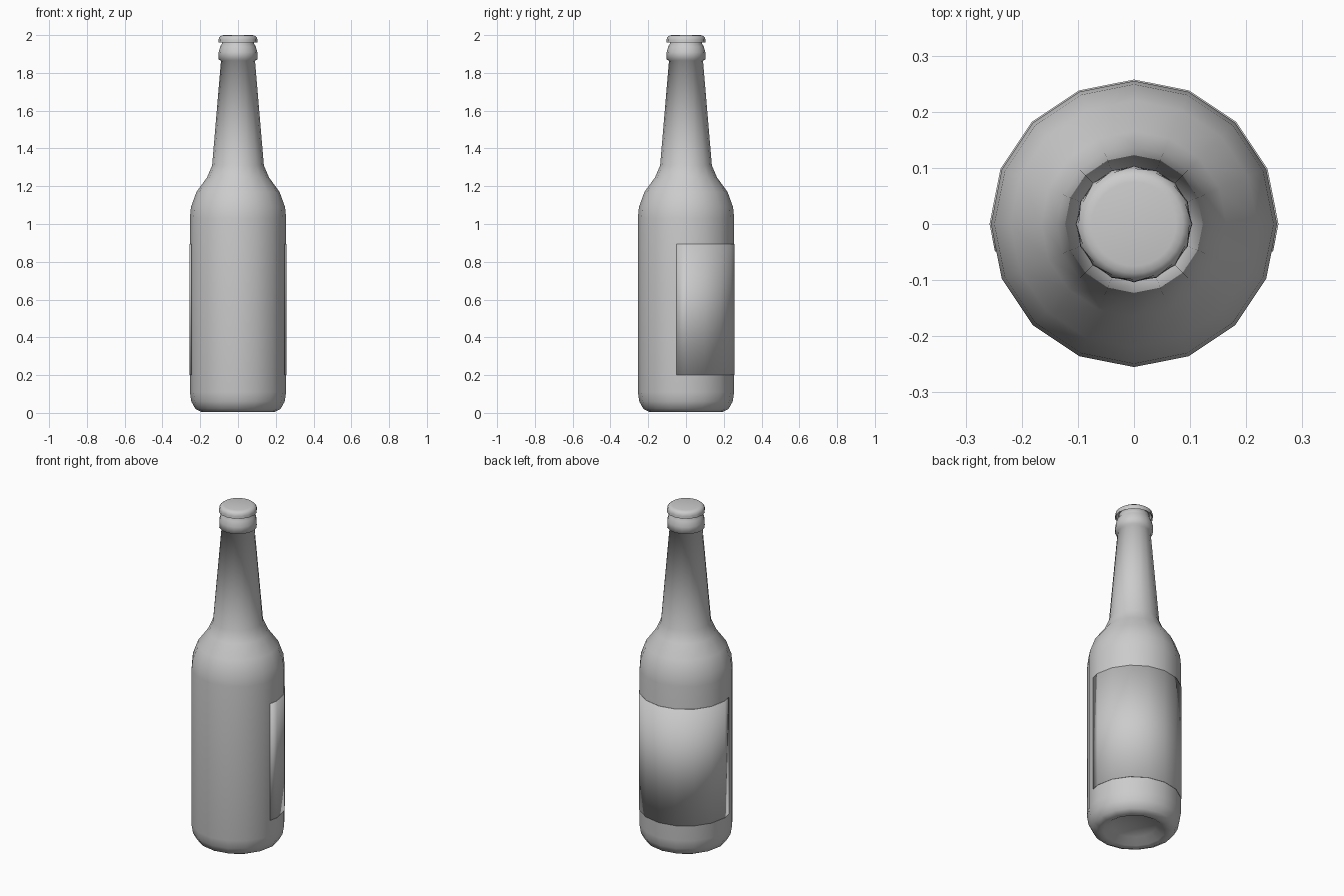
import bpy, bmesh, math

cube = bpy.data.objects.get("Cube")
if cube:
    bpy.data.objects.remove(cube, do_unlink=True)

SIDES = 16
grey = bpy.data.materials.new("plain_grey")
grey.use_nodes = True
colour = (0.6, 0.6, 0.6, 1)
grey.diffuse_color = colour
grey.node_tree.nodes["Principled BSDF"].inputs["Base Color"].default_value = colour


def finish(name, bm, angle):
    bmesh.ops.recalc_face_normals(bm, faces=bm.faces)
    mesh = bpy.data.meshes.new(name)
    bm.to_mesh(mesh)
    bm.free()
    mesh.materials.append(grey)
    obj = bpy.data.objects.new(name, mesh)
    bpy.context.collection.objects.link(obj)
    bpy.ops.object.select_all(action="DESELECT")
    obj.select_set(True)
    bpy.context.view_layer.objects.active = obj
    bpy.ops.object.shade_smooth_by_angle(angle=math.radians(angle))
    return obj


def lathe(name, profile, sides, angle, flute=0.0):
    """Turn (radius, height, fluting) points round z; radius 0 closes to a point."""
    bm = bmesh.new()
    rings = []
    for r, z, *wave in profile:
        if r == 0:
            rings.append([bm.verts.new((0, 0, z))] * sides)
            continue
        ring = []
        for i in range(sides):
            a = 2 * math.pi * i / sides
            rad = r - (flute if wave and i % 2 else 0)
            ring.append(bm.verts.new((rad * math.cos(a), rad * math.sin(a), z)))
        rings.append(ring)
    for low, high in zip(rings, rings[1:]):
        for i in range(sides):
            j = (i + 1) % sides
            corners = dict.fromkeys((low[i], low[j], high[j], high[i]))
            bm.faces.new(list(corners))
    return finish(name, bm, angle)


# Glass body with hollow base, shoulder, neck and lip collar
lathe("bottle_body", [
    (0, 0.05), (0.12, 0.04), (0.165, 0.01), (0.195, 0.005), (0.225, 0.02),
    (0.247, 0.06), (0.255, 0.11), (0.255, 1.03), (0.249, 1.09),
    (0.22, 1.17), (0.165, 1.245), (0.137, 1.31), (0.09, 1.865),
    (0.103, 1.87), (0.102, 1.91), (0.094, 1.94), (0.085, 1.955),
    (0.085, 1.975), (0, 1.975)], SIDES, 120)

# Crown cap with a fluted skirt
lathe("bottle_cap", [
    (0.095, 1.966), (0.104, 1.961, 1), (0.103, 1.975, 1), (0.099, 1.988),
    (0.088, 1.997), (0.075, 2.0), (0, 2.0)], 2 * SIDES, 50, 0.004)

# Label wrapped round the back, ending halfway across a facet on each side
bm = bmesh.new()
step = 2 * math.pi / SIDES
spots = [-0.5] + list(range(9)) + [8.5]
columns = []
for s in spots:
    r = 0.2575 * (1 if s == int(s) else math.cos(step / 2))
    x, y = r * math.cos(s * step), r * math.sin(s * step)
    columns.append([bm.verts.new((x, y, z)) for z in (0.2, 0.895)])
for a, b in zip(columns, columns[1:]):
    bm.faces.new((a[0], b[0], b[1], a[1]))
label = finish("label", bm, 40)
thick = label.modifiers.new("thickness", "SOLIDIFY")
thick.thickness = 0.003
thick.offset = -1
